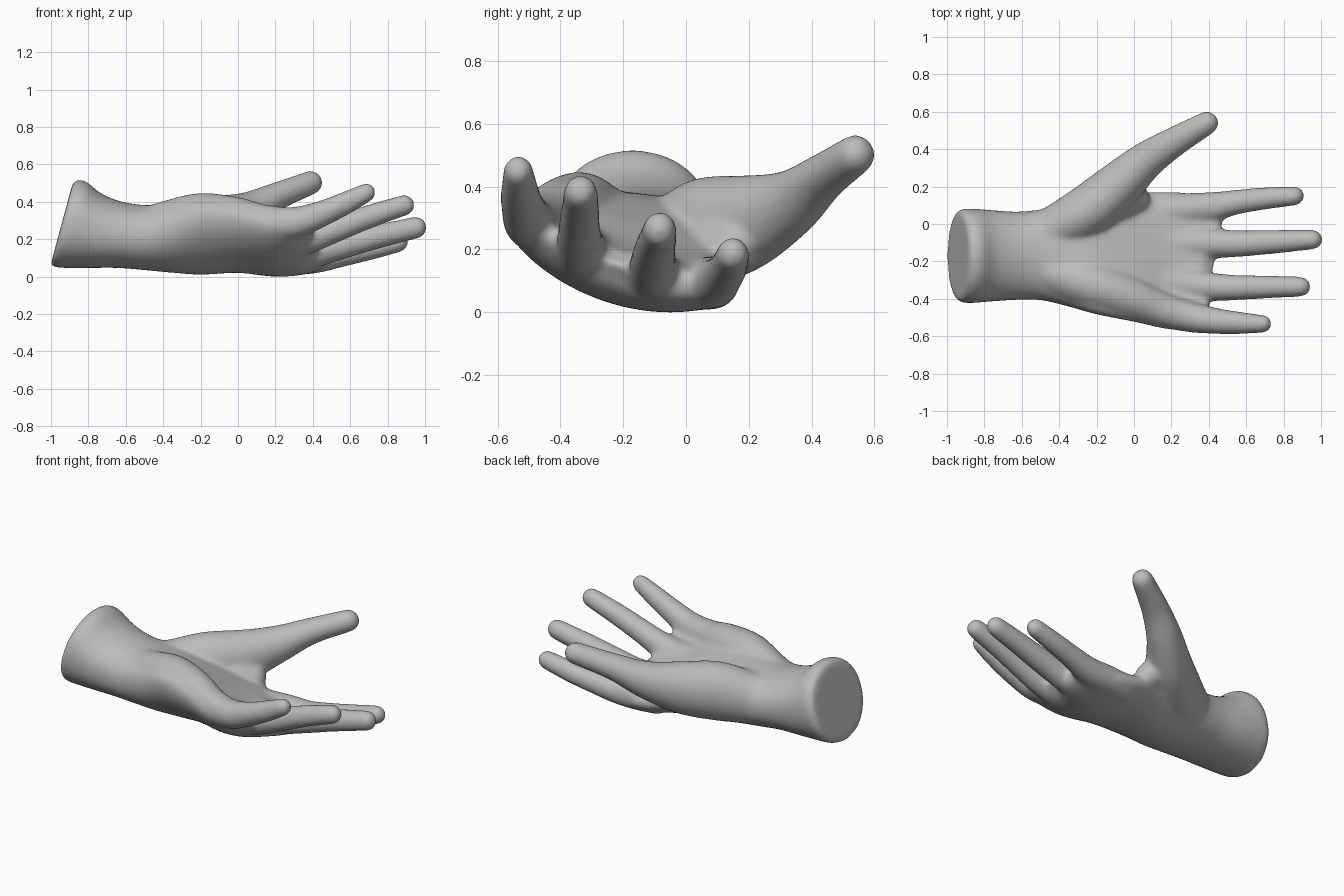
import bpy, bmesh, math
from mathutils import Vector

bm = bmesh.new()
SIDES = 32
ANGLES = [2 * math.pi * i / SIDES for i in range(SIDES)]
SWELL = 0.004  # makes up for the shrinking of the final smoothing


def smooth_path(points, steps=6):
    """Catmull-Rom interpolation of rows of numbers."""
    p = [Vector(r) for r in points]
    p = [p[0] * 2 - p[1]] + p + [p[-1] * 2 - p[-2]]
    out = []
    for i in range(1, len(p) - 2):
        a, b, c, d = p[i - 1:i + 3]
        for s in range(steps):
            t = s / steps
            out.append(0.5 * (b * 2 + (c - a) * t + (a * 2 - b * 5 + c * 4 - d) * t ** 2
                              + (b * 3 - a - c * 3 + d) * t ** 3))
    return out + [p[-2]]


def loft(rings):
    """Skin a list of closed rings and cap both ends."""
    rows = [[bm.verts.new(v) for v in ring] for ring in rings]
    for a, b in zip(rows, rows[1:]):
        for i in range(SIDES):
            j = (i + 1) % SIDES
            bm.faces.new((a[i], a[j], b[j], b[i]))
    bm.faces.new(rows[0])
    bm.faces.new(rows[-1])


def digit(points):
    """Tapered round tube with a domed tip; rows are x, y, z, half width, half height."""
    path = smooth_path(points)
    rings = []

    def ring(centre, d, w, h):
        side = d.cross(Vector((0, 0, 1))).normalized()
        up = side.cross(d).normalized()
        rings.append([centre + side * w * math.cos(a) + up * h * math.sin(a) for a in ANGLES])

    for i, r in enumerate(path):
        lo, hi = path[max(i - 1, 0)], path[min(i + 1, len(path) - 1)]
        d = Vector((hi - lo)[:3]).normalized()
        ring(Vector(r[:3]), d, r[3] + SWELL, r[4] + SWELL)
    tip, w, h = Vector(path[-1][:3]), path[-1][3] + SWELL, path[-1][4] + SWELL
    for k in range(1, 7):
        a = k / 6.3 * math.pi / 2
        ring(tip + d * w * math.sin(a), d, w * math.cos(a), h * math.cos(a))
    loft(rings)


# Wrist and cupped palm: x, centre y, half width, mid-line z at outer edge / middle /
# inner edge, half thickness at outer / inner edge, lean of the section
palm = [
    (-0.942, -0.17, 0.235, 0.29, 0.29, 0.29, 0.222, 0.222, 0.27),
    (-0.915, -0.17, 0.252, 0.288, 0.288, 0.288, 0.235, 0.235, 0.27),
    (-0.86, -0.17, 0.253, 0.28, 0.28, 0.28, 0.23, 0.23, 0.24),
    (-0.76, -0.17, 0.245, 0.25, 0.25, 0.25, 0.20, 0.20, 0.14),
    (-0.63, -0.17, 0.237, 0.228, 0.228, 0.228, 0.178, 0.178, 0.04),
    (-0.50, -0.165, 0.243, 0.225, 0.213, 0.215, 0.177, 0.172, 0),
    (-0.35, -0.17, 0.273, 0.27, 0.205, 0.215, 0.19, 0.17, 0),
    (-0.20, -0.18, 0.305, 0.33, 0.195, 0.19, 0.185, 0.165, 0),
    (0.00, -0.18, 0.345, 0.32, 0.17, 0.145, 0.16, 0.115, 0),
    (0.18, -0.195, 0.37, 0.285, 0.13, 0.095, 0.12, 0.10, 0),
    (0.30, -0.205, 0.36, 0.29, 0.125, 0.085, 0.09, 0.085, 0),
    (0.37, -0.205, 0.345, 0.31, 0.135, 0.085, 0.06, 0.065, 0),
    (0.40, -0.205, 0.335, 0.315, 0.14, 0.09, 0.025, 0.03, 0),
]
rings = []
for x, yc, ry, z_out, z_mid, z_in, th_out, th_in, lean in smooth_path(palm):
    ring = []
    for a in ANGLES:
        t, s = math.cos(a), math.sin(a)
        mid = z_mid + (z_in - z_out) / 2 * t + ((z_in + z_out) / 2 - z_mid) * t * t
        th = th_out + (th_in - th_out) * (t + 1) / 2
        dz = th * math.copysign(abs(s) ** 0.9, s)
        # The web next to the index finger reaches further out
        reach = 0.07 * max(0, min(1, (x - 0.1) / 0.3)) * max(0, min(1, t * 2.5))
        ring.append(Vector((x + lean * dz + reach, yc + ry * t, mid + dz)))
    rings.append(ring)
loft(rings)

# Thumb with its fleshy base
digit([(-0.66, -0.12, 0.22, 0.09, 0.11), (-0.45, -0.04, 0.225, 0.12, 0.145),
       (-0.26, 0.06, 0.26, 0.138, 0.17), (-0.10, 0.19, 0.29, 0.127, 0.15),
       (0.05, 0.328, 0.35, 0.10, 0.105), (0.20, 0.43, 0.43, 0.079, 0.073),
       (0.39, 0.54, 0.507, 0.06, 0.061)])
# Web between thumb and palm
digit([(-0.18, 0.06, 0.22, 0.09, 0.11), (-0.08, 0.11, 0.22, 0.095, 0.095),
       (0.005, 0.14, 0.20, 0.075, 0.075)])
# Index finger
digit([(0.12, 0.065, 0.10, 0.08, 0.08), (0.28, 0.08, 0.098, 0.082, 0.082),
       (0.42, 0.092, 0.10, 0.076, 0.074), (0.55, 0.117, 0.122, 0.063, 0.064),
       (0.70, 0.137, 0.152, 0.057, 0.058), (0.86, 0.15, 0.19, 0.049, 0.052)])
# Middle finger
digit([(0.12, -0.10, 0.135, 0.08, 0.08), (0.28, -0.105, 0.125, 0.085, 0.082),
       (0.41, -0.103, 0.135, 0.077, 0.078), (0.55, -0.105, 0.168, 0.069, 0.069),
       (0.75, -0.095, 0.22, 0.061, 0.062), (0.957, -0.083, 0.268, 0.05, 0.056)])
# Ring finger
digit([(0.12, -0.31, 0.20, 0.08, 0.08), (0.28, -0.325, 0.19, 0.083, 0.085),
       (0.40, -0.335, 0.215, 0.074, 0.076), (0.52, -0.34, 0.257, 0.066, 0.067),
       (0.70, -0.337, 0.325, 0.059, 0.06), (0.892, -0.335, 0.387, 0.051, 0.053)])
# Little finger, growing out of the outer palm mound
digit([(-0.60, -0.19, 0.22, 0.10, 0.12), (-0.40, -0.27, 0.265, 0.12, 0.135),
       (-0.20, -0.335, 0.30, 0.128, 0.148), (-0.02, -0.395, 0.31, 0.112, 0.12),
       (0.14, -0.455, 0.295, 0.09, 0.092), (0.30, -0.497, 0.292, 0.079, 0.082),
       (0.45, -0.52, 0.342, 0.066, 0.067), (0.58, -0.53, 0.40, 0.056, 0.058),
       (0.69, -0.534, 0.455, 0.045, 0.048)])

bmesh.ops.recalc_face_normals(bm, faces=bm.faces[:])
mesh = bpy.data.meshes.new("hand")
bm.to_mesh(mesh)
bm.free()
hand = bpy.data.objects.new("hand", mesh)
bpy.context.collection.objects.link(hand)
bpy.context.view_layer.objects.active = hand
hand.select_set(True)

# Fuse the parts into one skin and soften the joints
fuse = hand.modifiers.new("fuse", 'REMESH')
fuse.mode = 'VOXEL'
fuse.voxel_size = 0.01
soften = hand.modifiers.new("soften", 'SMOOTH')
soften.factor = 0.5
soften.iterations = 40
for name in ("fuse", "soften"):
    bpy.ops.object.modifier_apply(modifier=name)

# Stand on the ground
low = min(v.co.z for v in hand.data.vertices)
for v in hand.data.vertices:
    v.co.z -= low

skin = bpy.data.materials.new("plain_grey")
skin.diffuse_color = (0.5, 0.5, 0.5, 1)
hand.data.materials.clear()
hand.data.materials.append(skin)
for f in hand.data.polygons:
    f.material_index = 0
bpy.ops.object.shade_smooth_by_angle(angle=math.radians(50))
